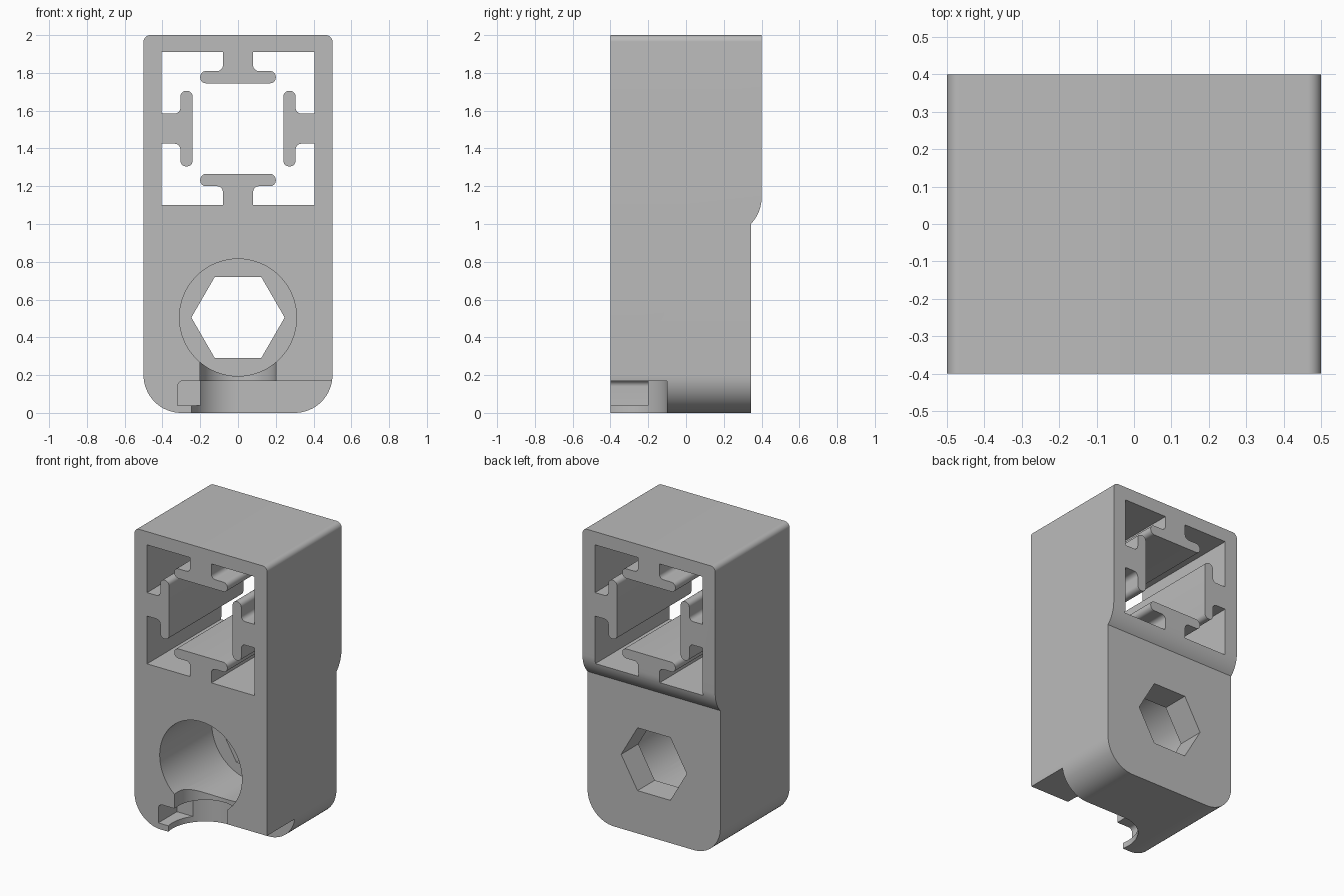
import bpy, bmesh, math
from mathutils import Vector

old = bpy.data.objects.get("Cube")
if old:
    bpy.data.objects.remove(old, do_unlink=True)

grey = bpy.data.materials.new("plain_grey")
grey.use_nodes = True
colour = (0.5, 0.5, 0.5, 1)
grey.diffuse_color = colour
grey.node_tree.nodes["Principled BSDF"].inputs["Base Color"].default_value = colour


def rounded(points, steps=8):
    """Outline from (x, y, radius) corners, each corner replaced by an arc."""
    out = []
    for i, (x, y, r) in enumerate(points):
        p = Vector((x, y))
        if not r:
            out.append(p)
            continue
        a = (Vector(points[i - 1][:2]) - p).normalized()
        b = (Vector(points[(i + 1) % len(points)][:2]) - p).normalized()
        centre = p + (a + b) * r          # all corners are right angles
        for k in range(steps + 1):
            t = k / steps * math.pi / 2
            out.append(centre - b * r * math.cos(t) - a * r * math.sin(t))
    return out


def arc(cx, cy, r, start, end, steps):
    angles = [math.radians(start + (end - start) * k / steps) for k in range(steps + 1)]
    return [Vector((cx + r * math.cos(t), cy + r * math.sin(t))) for t in angles]


def prism(name, outline, axis, low, high):
    """Extrude an outline along an axis: y uses (x, z), z uses (x, y), x uses (y, z)."""
    place = {"x": lambda p, d: (d, p[0], p[1]),
             "y": lambda p, d: (p[0], d, p[1]),
             "z": lambda p, d: (p[0], p[1], d)}[axis]
    bm = bmesh.new()
    face = bm.faces.new([bm.verts.new(place(p, low)) for p in outline])
    moved = bmesh.ops.extrude_face_region(bm, geom=[face])["geom"]
    shift = Vector(place((0, 0), high - low))
    bmesh.ops.translate(bm, vec=shift, verts=[g for g in moved if isinstance(g, bmesh.types.BMVert)])
    bmesh.ops.recalc_face_normals(bm, faces=bm.faces)
    mesh = bpy.data.meshes.new(name)
    bm.to_mesh(mesh)
    bm.free()
    obj = bpy.data.objects.new(name, mesh)
    bpy.context.collection.objects.link(obj)
    obj.data.materials.append(grey)
    return obj


# Main block with rounded front outline
body = prism("bracket_body", rounded([(-0.5, 0, 0.2), (0.5, 0, 0.2), (0.5, 2, 0.035), (-0.5, 2, 0.035)], 16),
             "y", -0.4, 0.4)

# Stepped back with a curved shoulder
shoulder = arc(0.2, 1.14, 0.2, -43.5, 0, 12)
shoulder[0].x = 0.345
back_step = prism("back_step_cutter", [(0.345, -0.1), *shoulder, (0.5, 1.14), (0.5, -0.1)], "x", -0.6, 0.6)

# Square window leaving a T-shaped rail on each side
half, rad = 0.405, 0.03
side = [(-half, half, 0), (-0.08, half, 0), (-0.08, 0.305, rad), (-0.2, 0.305, rad), (-0.2, 0.24, rad),
        (0.2, 0.24, rad), (0.2, 0.305, rad), (0.08, 0.305, rad), (0.08, half, 0)]
window = []
for turn in range(4):
    window += side
    side = [(y, -x, r) for x, y, r in side]
window = [p + Vector((0, 1.505)) for p in rounded(window, 6)]
rail_window = prism("rail_window_cutter", window, "y", -0.6, 0.6)

# Round bore from the front, hexagonal hole through the back wall
bore = prism("bore_cutter", arc(0, 0.505, 0.31, 0, 360, 64)[:-1], "y", -0.6, 0.16)
hexagon = prism("hex_hole_cutter", arc(0, 0.505, 0.247, 0, 360, 6)[:-1], "y", 0, 0.6)

# Underside: side-entry slot, small pocket and upright hole into the bore
slot = prism("bottom_slot_cutter", arc(0, -0.35, 0.25, 90, 270, 32) + [Vector((0.6, -0.6)), Vector((0.6, -0.1))],
             "z", -0.1, 0.17)
pocket = prism("pocket_cutter", rounded([(-0.32, 0.04, 0), (0.1, 0.04, 0), (0.1, 0.17, 0), (-0.32, 0.17, 0.03)]),
               "y", -0.6, -0.2)
upright = prism("upright_hole_cutter", arc(0, -0.35, 0.2, 0, 180, 32) + [Vector((-0.2, -0.6)), Vector((0.2, -0.6))],
                "z", 0.1, 0.45)

# Apply all cuts
bpy.ops.object.select_all(action="DESELECT")
bpy.context.view_layer.objects.active = body
body.select_set(True)
for cutter in (back_step, rail_window, bore, hexagon, slot, pocket, upright):
    cut = body.modifiers.new(cutter.name, "BOOLEAN")
    cut.operation = "DIFFERENCE"
    cut.solver = "EXACT"
    cut.object = cutter
    bpy.ops.object.modifier_apply(modifier=cut.name)
    bpy.data.objects.remove(cutter, do_unlink=True)

bpy.ops.object.shade_smooth_by_angle(angle=math.radians(30))
